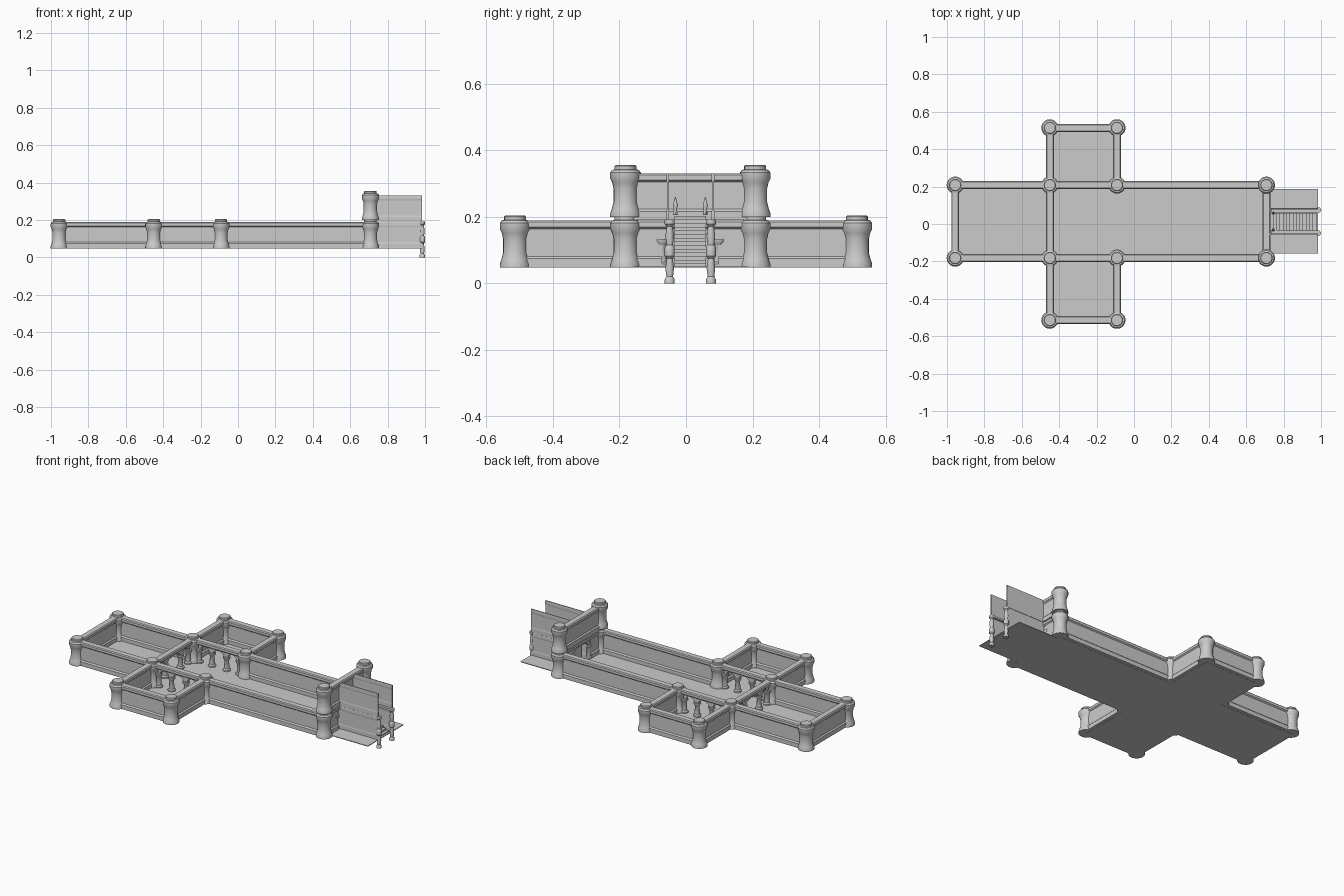
import bpy, bmesh, math
from mathutils import Vector

cube = bpy.data.objects.get("Cube")
if cube:
    bpy.data.objects.remove(cube)

stone = bpy.data.materials.new("grey_stone")
stone.use_nodes = True
stone.diffuse_color = (0.6, 0.6, 0.6, 1)
stone.node_tree.nodes["Principled BSDF"].inputs["Base Color"].default_value = (0.6, 0.6, 0.6, 1)

BASE = 0.048
X_WEST, X_CROSS, X_WING, X_EAST, X_END = -0.956, -0.45, -0.091, 0.708, 0.985
Y_FRONT, Y_BACK, Y_OUT = -0.182, 0.208, 0.514
Y_MID = (Y_FRONT + Y_BACK) / 2
X_MID = (X_CROSS + X_WING) / 2


def finish(name, bm, smooth=False):
    bmesh.ops.recalc_face_normals(bm, faces=bm.faces)
    mesh = bpy.data.meshes.new(name)
    bm.to_mesh(mesh)
    bm.free()
    mesh.materials.append(stone)
    ob = bpy.data.objects.new(name, mesh)
    bpy.context.collection.objects.link(ob)
    if smooth:
        bpy.ops.object.select_all(action='DESELECT')
        ob.select_set(True)
        bpy.context.view_layer.objects.active = ob
        bpy.ops.object.shade_smooth_by_angle(angle=math.radians(35))
    return ob


def lathe(name, profile, x, y, z, sides=20):
    bm = bmesh.new()
    rings = [[bm.verts.new((x + r * math.cos(math.tau * i / sides),
                            y + r * math.sin(math.tau * i / sides), z + h))
              for i in range(sides)] for r, h in profile]
    for low, high in zip(rings, rings[1:]):
        for i in range(sides):
            j = (i + 1) % sides
            bm.faces.new((low[i], low[j], high[j], high[i]))
    bm.faces.new(rings[0])
    bm.faces.new(rings[-1])
    return finish(name, bm, True)


def extrude(name, outline, origin, u, v, depth):
    """Extrude a 2D outline lying in the u-v plane along a depth vector."""
    bm = bmesh.new()
    origin, u, v, depth = map(Vector, (origin, u, v, depth))
    face = bm.faces.new([bm.verts.new(origin + u * a + v * b) for a, b in outline])
    new = bmesh.ops.extrude_face_region(bm, geom=[face])["geom"]
    bmesh.ops.translate(bm, vec=depth, verts=[e for e in new if isinstance(e, bmesh.types.BMVert)])
    return finish(name, bm)


def box(name, x0, x1, y0, y1, z0, z1):
    return extrude(name, [(x0, y0), (x1, y0), (x1, y1), (x0, y1)],
                   (0, 0, z0), (1, 0, 0), (0, 1, 0), (0, 0, z1 - z0))


# Moulded wall section: plinth, recessed body, coping
PLINTH = [(0.021, 0), (0.021, 0.026), (0.014, 0.033)]
COPING = [(0.014, 0.115), (0.021, 0.121), (0.021, 0.136), (0.016, 0.141)]


def wall(name, a, b, z=BASE, half=PLINTH + COPING, scale=1.0):
    a, b = Vector((*a, z)), Vector((*b, z))
    side = Vector((-(b - a).y, (b - a).x, 0)).normalized()
    outline = [(w * scale, h) for w, h in half]
    outline += [(-w, h) for w, h in reversed(outline)]
    extrude(name, outline, a, side, (0, 0, 1), b - a)


# Pillars
PILLAR = [(0.046, 0), (0.046, 0.010), (0.041, 0.025), (0.036, 0.045), (0.036, 0.085),
          (0.040, 0.103), (0.046, 0.115), (0.046, 0.133), (0.040, 0.141),
          (0.033, 0.143), (0.033, 0.153), (0.029, 0.156)]
spots = [(x, y) for x in (X_WEST, X_CROSS, X_WING, X_EAST) for y in (Y_FRONT, Y_BACK)]
spots += [(x, s * Y_OUT) for x in (X_CROSS, X_WING) for s in (-1, 1)]
for x, y in spots:
    lathe("pillar", PILLAR, x, y, BASE)
    if x == X_EAST:
        lathe("upper_pillar", PILLAR, x, y, BASE + 0.152)

# Floors
box("nave_floor", X_WEST, X_EAST, Y_FRONT, Y_BACK, BASE - 0.001, BASE + 0.003)
box("stair_floor", X_EAST, X_END, -0.157, 0.188, BASE - 0.001, BASE + 0.003)
for y0, y1 in ((-Y_OUT, Y_FRONT), (Y_BACK, Y_OUT)):
    box("wing_floor", X_CROSS, X_WING, y0, y1, BASE - 0.001, BASE + 0.003)

# Solid walls
wall("west_wall", (X_WEST, Y_FRONT), (X_WEST, Y_BACK))
for y, out in ((Y_FRONT, -Y_OUT), (Y_BACK, Y_OUT)):
    wall("nave_west_wall", (X_WEST, y), (X_CROSS, y))
    wall("nave_east_wall", (X_WING, y), (X_EAST, y))
    wall("wing_end_wall", (X_CROSS, out), (X_WING, out))
    for x in (X_CROSS, X_WING):
        wall("wing_side_wall", (x, y), (x, out))

# Arcades: coping beam, arched spandrels and columns
COLUMN = [(0.022, 0), (0.022, 0.010), (0.015, 0.016), (0.013, 0.065),
          (0.016, 0.070), (0.021, 0.078), (0.021, 0.086)]


def arch(start, end):
    a, b = Vector((*start, BASE)), Vector((*end, BASE))
    u = (b - a).normalized()
    side = Vector((-u.y, u.x, 0))
    width = (b - a).length
    spring, rise = 0.082, 0.028
    outline = [(0, 0.118), (0, spring)]
    for i in range(11):
        t = math.pi * i / 10
        outline.append((width / 2 - (width / 2 - 0.012) * math.cos(t), spring + rise * math.sin(t)))
    outline += [(width, spring), (width, 0.118)]
    extrude("arch", outline, a - side * 0.010, u, (0, 0, 1), side * 0.020)


def arcade(a, b, stops):
    a, b = Vector(a), Vector(b)
    mid, u = (a + b) / 2, (b - a).normalized()
    points = [mid + u * s for s in stops]
    wall("arcade_beam", a, b, half=COPING)
    for p in points:
        lathe("arcade_column", COLUMN, p.x, p.y, BASE, 12)
    for p, q in zip(points, points[1:]):
        arch(p, q)


for y in (Y_FRONT, Y_BACK):
    arcade((X_CROSS, y), (X_WING, y), (-0.135, -0.049, 0.049, 0.135))
arcade((X_CROSS, Y_FRONT), (X_CROSS, Y_BACK), (-0.150, -0.075, 0.075, 0.150))

# East wall with stair portal, and the wall above it
arcade((X_EAST, Y_FRONT), (X_EAST, Y_BACK), (-0.085, 0.085))
wall("portal_wall", (X_EAST, Y_FRONT), (X_EAST, Y_MID - 0.085))
wall("portal_wall", (X_EAST, Y_MID + 0.085), (X_EAST, Y_BACK))
wall("upper_east_wall", (X_EAST, Y_FRONT), (X_EAST, Y_BACK), BASE + 0.142)

# Thin two-tier panels beside the stair, with newel posts and rails
NEWEL = [(0.015, 0), (0.015, 0.012), (0.010, 0.020), (0.013, 0.045), (0.009, 0.075),
         (0.015, 0.082), (0.015, 0.096)]
FINIAL = [(0.007, 0), (0.005, 0.020), (0.008, 0.028), (0.005, 0.040), (0.001, 0.055)]
for s in (-1, 1):
    y = Y_MID + s * 0.068
    for z in (BASE, BASE + 0.142):
        wall("stair_panel", (X_EAST, y), (X_END, y), z, scale=0.2)
    for z in (0, 0.096):
        lathe("newel_post", NEWEL, X_END, Y_MID + s * 0.062, z, 12)
    yr = Y_MID + s * 0.058
    box("hand_rail", 0.735, X_END, yr - 0.009, yr + 0.009, 0.180, 0.192)
    lathe("finial", FINIAL, 0.745, Y_MID + s * 0.045, 0.205, 10)

# Stair flight
STEPS = 14
run, rise = (0.975 - 0.729) / STEPS, 0.155 / STEPS
outline = [(0.975, BASE)]
for i in range(STEPS):
    outline += [(0.975 - i * run, BASE + (i + 1) * rise), (0.975 - (i + 1) * run, BASE + (i + 1) * rise)]
outline.append((0.729, BASE))
extrude("stair", outline, (0, Y_MID - 0.047, 0), (1, 0, 0), (0, 0, 1), (0, 0.094, 0))
